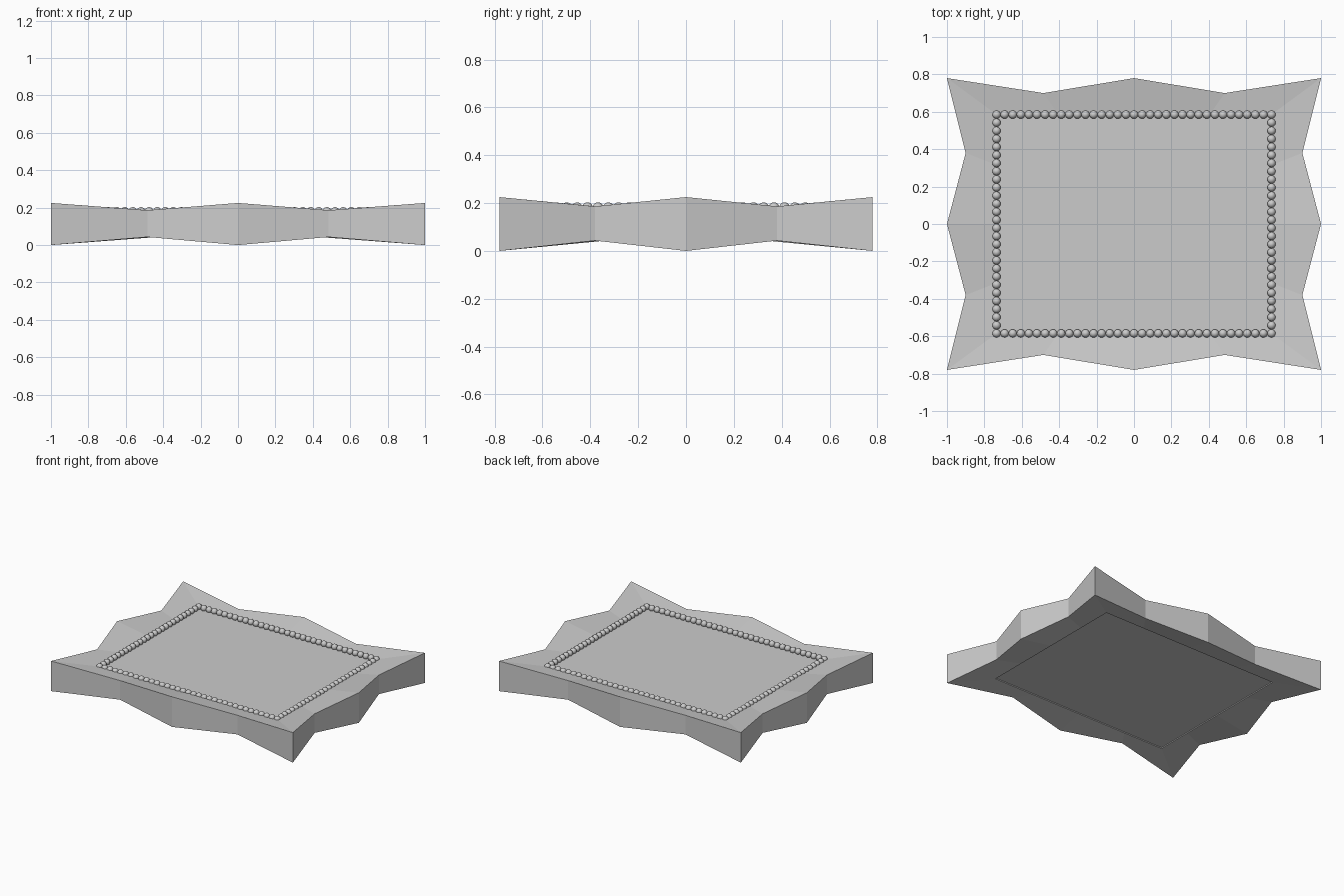
import bpy, bmesh
from mathutils import Matrix

if "Cube" in bpy.data.objects:
    bpy.data.objects.remove(bpy.data.objects["Cube"])

IN_X, IN_Y = 0.735, 0.585      # inner opening half sizes
TOP, LOW = 0.18, 0.045         # inner rim heights


def finish(bm, name, smooth=False):
    bmesh.ops.recalc_face_normals(bm, faces=bm.faces)
    for f in bm.faces:
        f.smooth = smooth
    mesh = bpy.data.meshes.new(name)
    bm.to_mesh(mesh)
    bm.free()
    obj = bpy.data.objects.new(name, mesh)
    bpy.context.collection.objects.link(obj)
    return obj


# Half outline: outer x, y, inner x, y, is_valley; the rest is the 180 degree turn
half = [(1, 0, IN_X, 0, 0), (0.9, 0.38, IN_X, 0.315, 1), (1, 0.78, IN_X, IN_Y, 0),
        (0.485, 0.70, 0.405, IN_Y, 1), (0, 0.78, 0, IN_Y, 0),
        (-0.485, 0.70, -0.405, IN_Y, 1), (-1, 0.78, -IN_X, IN_Y, 0),
        (-0.9, 0.38, -IN_X, 0.315, 1)]
outline = half + [(-a, -b, -c, -d, v) for a, b, c, d, v in half]

# Zigzag frame: four rings joined into a closed tube
bm = bmesh.new()
rings = []
for ox, oy, ix, iy, valley in outline:
    z0, z1 = (0.043, 0.186) if valley else (0, 0.225)
    rings.append([bm.verts.new(p) for p in
                  ((ox, oy, z0), (ox, oy, z1), (ix, iy, TOP), (ix, iy, LOW))])
for i, a in enumerate(rings):
    b = rings[(i + 1) % len(rings)]
    for j in range(4):
        k = (j + 1) % 4
        bm.faces.new((a[j], b[j], b[k], a[k]))
finish(bm, "zigzag_frame")

# Flat panel set slightly into the opening
bm = bmesh.new()
bmesh.ops.create_cube(bm, size=1, matrix=Matrix.Translation((0, 0, 0.11))
                      @ Matrix.Diagonal((2 * IN_X, 2 * IN_Y, 0.116, 1)))
finish(bm, "panel")

# Row of beads around the opening
NX, NY = 34, 27
spots = [(-IN_X + 2 * IN_X * i / NX, s * IN_Y) for i in range(NX + 1) for s in (-1, 1)]
spots += [(s * IN_X, -IN_Y + 2 * IN_Y * i / NY) for i in range(1, NY) for s in (-1, 1)]
bm = bmesh.new()
for x, y in spots:
    bmesh.ops.create_uvsphere(bm, u_segments=16, v_segments=10, radius=0.022,
                              matrix=Matrix.Translation((x, y, 0.181)))
finish(bm, "bead_border", smooth=True)
